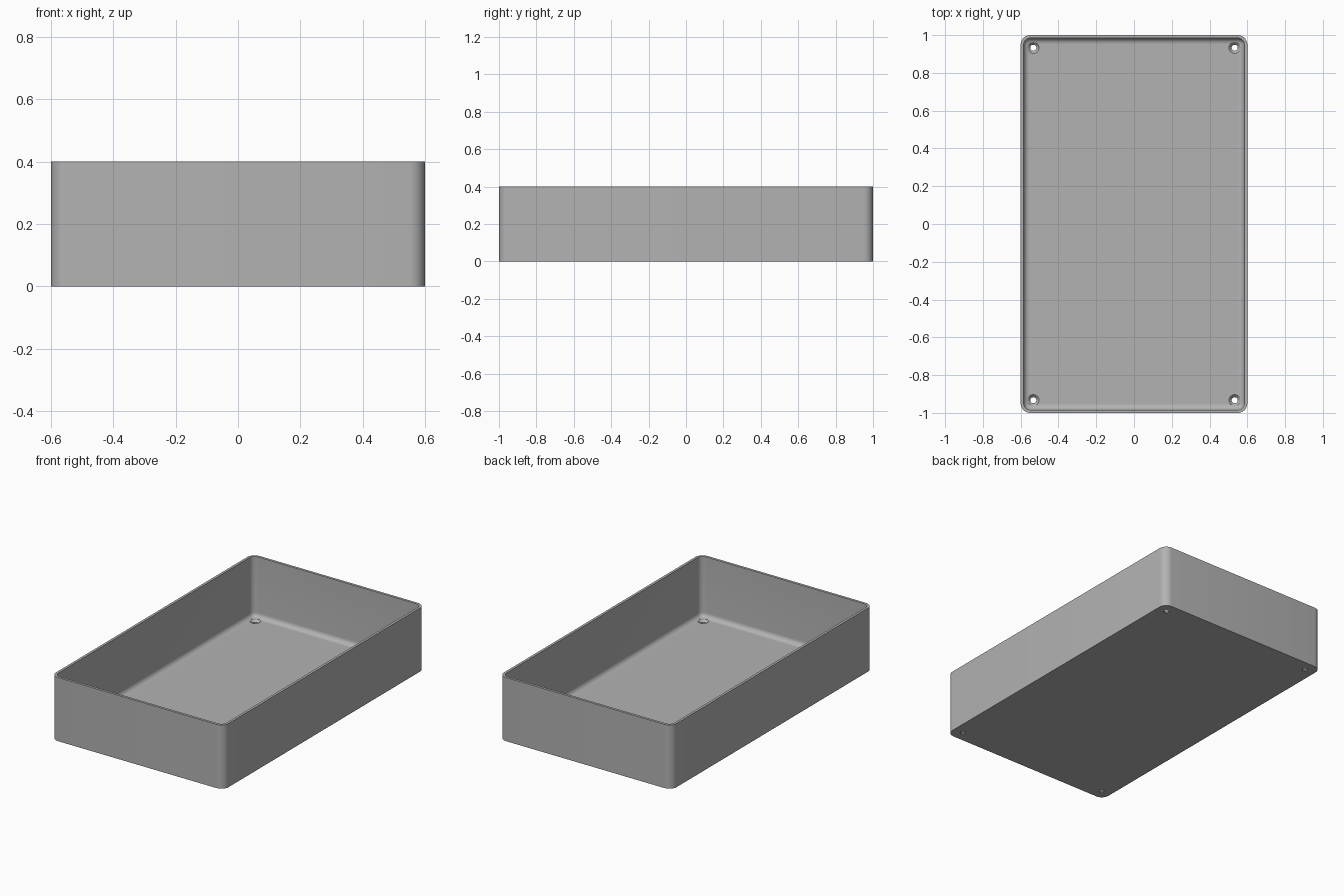
import bpy, bmesh, math

cube = bpy.data.objects.get("Cube")
if cube:
    bpy.data.objects.remove(cube, do_unlink=True)

HALF_X, HALF_Y, HEIGHT = 0.6, 1.0, 0.4
CORNER, WALL, FLOOR, FILLET = 0.05, 0.016, 0.02, 0.03
STEPS = 8

grey = bpy.data.materials.new("plain grey")
grey.use_nodes = True
grey.diffuse_color = (0.45, 0.45, 0.45, 1)
grey.node_tree.nodes["Principled BSDF"].inputs["Base Color"].default_value = grey.diffuse_color


def make_object(name, bm):
    bmesh.ops.recalc_face_normals(bm, faces=bm.faces)
    mesh = bpy.data.meshes.new(name)
    bm.to_mesh(mesh)
    bm.free()
    mesh.materials.append(grey)
    obj = bpy.data.objects.new(name, mesh)
    bpy.context.collection.objects.link(obj)
    return obj


def rounded_ring(inset, z):
    """Rounded rectangle, shrunk by inset, at height z."""
    radius = CORNER - inset
    ring = []
    for quarter, (sx, sy) in enumerate([(1, 1), (-1, 1), (-1, -1), (1, -1)]):
        for i in range(STEPS + 1):
            a = (quarter + i / STEPS) * math.pi / 2
            ring.append((sx * (HALF_X - CORNER) + radius * math.cos(a),
                         sy * (HALF_Y - CORNER) + radius * math.sin(a), z))
    return ring


def loft(bm, rings):
    """Skin between rings and cap both ends."""
    loops = [[bm.verts.new(p) for p in ring] for ring in rings]
    for low, high in zip(loops, loops[1:]):
        n = len(low)
        for i in range(n):
            j = (i + 1) % n
            bm.faces.new((low[i], low[j], high[j], high[i]))
    bm.faces.new(loops[0])
    bm.faces.new(loops[-1])


# Tray: outside wall, rim, inside wall, then the rounded edge of the floor
profile = [(0, 0), (0, HEIGHT), (WALL, HEIGHT)]
for i in range(STEPS + 1):
    a = i / STEPS * math.pi / 2
    profile.append((WALL + FILLET * (1 - math.cos(a)),
                    FLOOR + FILLET * (1 - math.sin(a))))
bm = bmesh.new()
loft(bm, [rounded_ring(*point) for point in profile])
tray = make_object("tray", bm)

# Countersunk screw holes in the four corners of the floor
hole_profile = [(0.016, -0.02), (0.016, 0.006), (0.03, FLOOR), (0.03, 0.08)]
bm = bmesh.new()
for sx in (-1, 1):
    for sy in (-1, 1):
        loft(bm, [[(sx * 0.533 + r * math.cos(k * math.tau / 32),
                    sy * 0.933 + r * math.sin(k * math.tau / 32), z)
                   for k in range(32)] for r, z in hole_profile])
cutter = make_object("screw_hole_cutter", bm)
cutter.hide_render = True

cut = tray.modifiers.new("screw holes", 'BOOLEAN')
cut.operation = 'DIFFERENCE'
cut.solver = 'EXACT'
cut.object = cutter

bpy.ops.object.select_all(action='DESELECT')
tray.select_set(True)
bpy.context.view_layer.objects.active = tray
bpy.ops.object.modifier_apply(modifier=cut.name)
bpy.data.objects.remove(cutter, do_unlink=True)
bpy.ops.object.shade_smooth_by_angle(angle=math.radians(30))
